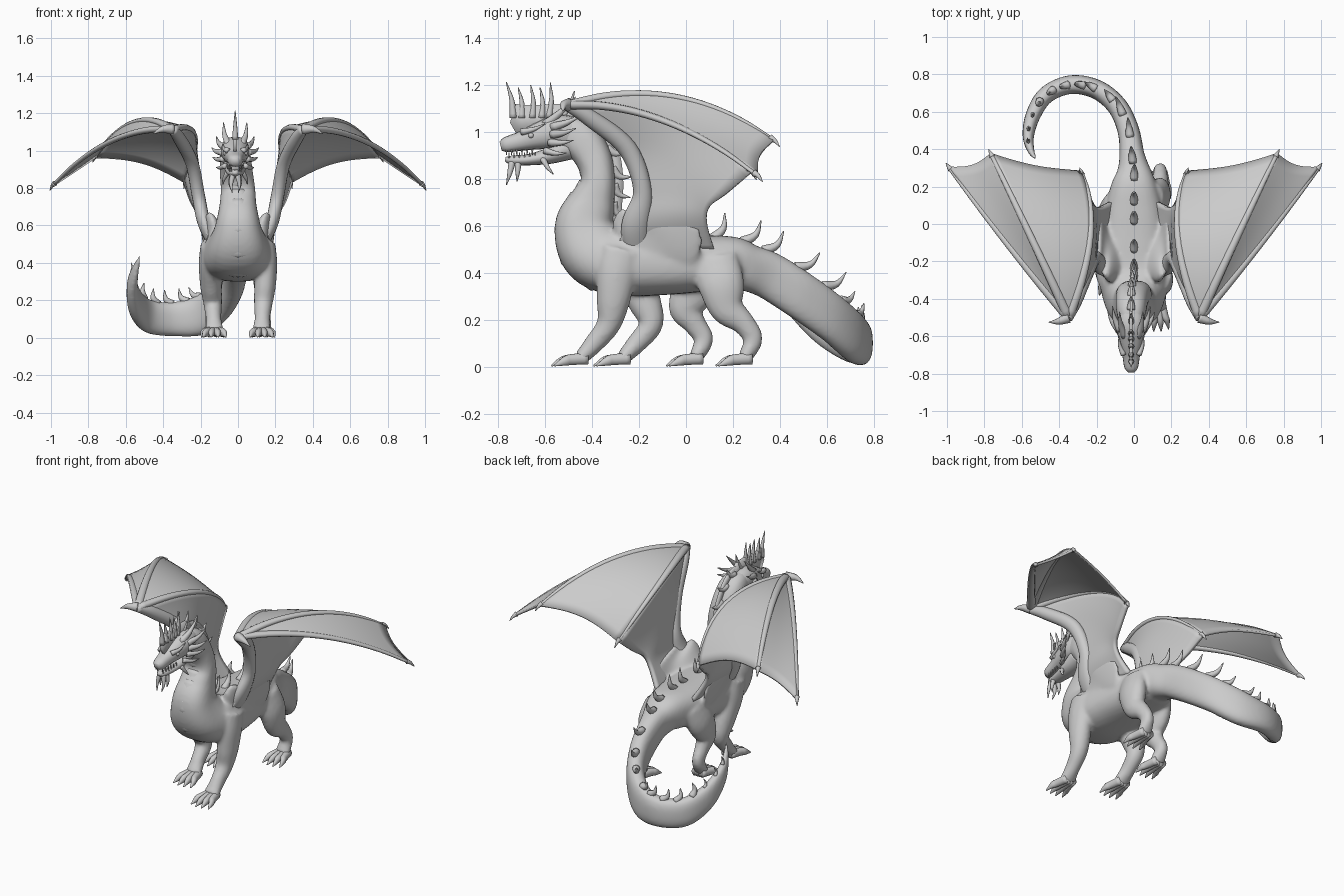
import bpy, bmesh, math
from mathutils import Vector

if "Cube" in bpy.data.objects:
    bpy.data.objects.remove(bpy.data.objects["Cube"])

X, Z = Vector((1, 0, 0)), Vector((0, 0, 1))
HX = -0.015  # head centre line


def finish(name, bm, mirror=False, solid=0):
    bmesh.ops.recalc_face_normals(bm, faces=bm.faces)
    me = bpy.data.meshes.new(name)
    bm.to_mesh(me)
    bm.free()
    ob = bpy.data.objects.new(name, me)
    bpy.context.collection.objects.link(ob)
    for p in me.polygons:
        p.use_smooth = True
    if solid:
        m = ob.modifiers.new("Thickness", "SOLIDIFY")
        m.thickness, m.offset = solid, 0
    if mirror:
        ob.modifiers.new("Mirror", "MIRROR")
    return ob


def spline(pts, n):
    """Catmull-Rom through points of any dimension."""
    P = [Vector(p) for p in pts]
    P = [P[0] * 2 - P[1]] + P + [P[-1] * 2 - P[-2]]
    out = []
    for i in range(1, len(P) - 2):
        a, b, c, d = P[i - 1:i + 3]
        for k in range(n):
            t = k / n
            out.append((b * 2 + (c - a) * t + (a * 2 - b * 5 + c * 4 - d) * t * t
                        + (b * 3 - a - c * 3 + d) * t ** 3) * 0.5)
    return out + [P[-2]]


def frames(pts, n=6, rule=None):
    S = spline(pts, n)
    C = [Vector(s[:3]) for s in S]
    chord = (C[-1] - C[0]).normalized()
    upright = abs(chord.z) > 0.7
    out = []
    for i, c in enumerate(C):
        T = (C[min(i + 1, len(C) - 1)] - C[max(i - 1, 0)]).normalized()
        planar = rule(c) if rule else upright
        side = (X - T * X.dot(T)) if planar else T.cross(Z)
        side.normalize()
        out.append((c, T, side, side.cross(T), max(S[i][3], .001), max(S[i][4], .001)))
    return out


def tube_into(bm, fr, seg=16, box=1):
    """Sweep an ellipse; box < 1 squares it off."""
    def q(v):
        return math.copysign(abs(v) ** box, v)
    prev = first = None
    for c, T, s, u, rw, rh in fr:
        ring = [bm.verts.new(c + s * rw * q(math.cos(a)) + u * rh * q(math.sin(a)))
                for a in (2 * math.pi * k / seg for k in range(seg))]
        if prev:
            for k in range(seg):
                bm.faces.new((prev[k], prev[k - 1], ring[k - 1], ring[k]))
        first, prev = first or ring, ring
    bm.faces.new(first)
    bm.faces.new(prev)


def tube(name, pts, n=6, seg=16, box=1, **kw):
    bm = bmesh.new()
    tube_into(bm, frames(pts, n), seg, box)
    return finish(name, bm, **kw)


def spike(bm, base, tip, r, bend=(0, 0, 0)):
    b, t = Vector(base), Vector(tip)
    m = (b + t) / 2 + Vector(bend)
    tube_into(bm, frames([(*b, r, r), (*m, r * .6, r * .6), (*t, .002, .002)], 4), 8)


def grid(name, rows, **kw):
    bm = bmesh.new()
    V = [[bm.verts.new(p) for p in r] for r in rows]
    for a, b in zip(V, V[1:]):
        for k in range(len(a) - 1):
            bm.faces.new((a[k], a[k + 1], b[k + 1], b[k]))
    bmesh.ops.remove_doubles(bm, verts=bm.verts, dist=1e-5)
    return finish(name, bm, **kw)


# Neck, torso and tail as one swept form
SPINE = [(HX, -.56, 1.0, .06, .065), (HX, -.46, .975, .08, .085), (-.01, -.395, .89, .088, .078),
         (0, -.375, .79, .092, .073), (0, -.40, .70, .1, .1), (0, -.43, .60, .122, .13),
         (0, -.385, .49, .165, .15), (0, -.27, .44, .19, .138), (0, -.1, .435, .18, .13),
         (0, .08, .44, .155, .12), (0, .2, .44, .125, .113), (0, .27, .42, .095, .1),
         (-.01, .36, .385, .068, .1), (-.03, .5, .295, .058, .1), (-.09, .63, .2, .054, .1),
         (-.2, .72, .12, .052, .105), (-.34, .745, .1, .05, .092), (-.47, .69, .112, .046, .088),
         (-.54, .58, .175, .04, .075), (-.565, .47, .27, .03, .055), (-.55, .39, .36, .018, .03),
         (-.52, .34, .45, .004, .004)]
N = 6
BODY = frames(SPINE, N, lambda c: c.y < .1)
bm = bmesh.new()
tube_into(bm, BODY, 32, .8)

# Legs share the body mesh so that the remesh blends them in
FRONT = [(.15, -.27, .5, .05, .09), (.155, -.295, .4, .055, .085), (.145, -.31, .28, .058, .072),
         (.135, -.33, .18, .05, .052), (.13, -.395, .095, .042, .042), (.125, -.45, .035, .052, .03)]
HIND = [(.11, .12, .46, .05, .1), (.135, .15, .35, .06, .1), (.14, .175, .25, .052, .075),
        (.14, .245, .185, .042, .05), (.14, .285, .115, .036, .042), (.135, .25, .035, .048, .03)]
toes = bmesh.new()
for s in (1, -1):
    for leg, shift in ((FRONT, .18), (HIND, -.21)):
        d = shift if s < 0 else 0
        pts = [(s * x, y + d * min(1, (.5 - z) / .3), z, a, b) for x, y, z, a, b in leg]
        tube_into(bm, frames(pts, N), 16)
        fx, fy = pts[-1][:2]
        for k in (-1.5, -.5, .5, 1.5):
            e = abs(k) * .012
            tube_into(toes, frames([(fx + k * .015, fy + .03, .035, .022, .026),
                                    (fx + k * .026, fy - .04, .03, .02, .024),
                                    (fx + k * .034, fy - .085 + e, .023, .016, .02),
                                    (fx + k * .04, fy - .13 + e, .004, .003, .003)], 4), 10)
    # Shoulder swelling that carries the wing
    tube_into(bm, frames([(s * .08, -.19, .43, .1, .1), (s * .13, -.14, .52, .055, .2),
                          (s * .17, -.1, .58, .028, .185), (s * .19, -.08, .64, .012, .14)], N,
                         lambda c: True), 24)
finish("toes", toes)
body = finish("body_and_legs", bm)
m = body.modifiers.new("Blend", "REMESH")
m.mode, m.voxel_size, m.use_smooth_shade = "VOXEL", .011, True
m = body.modifiers.new("Soften", "SMOOTH")
m.factor, m.iterations = .5, 6

# Overlapping plates down the throat and chest
bm = bmesh.new()
for i in range(14, 40, 4):
    c, T, s, u, rw, rh = BODY[i]
    p = c - u * rh * .53
    pts = [(*(p - T * .04), rw * .55, rh * .4), (*(p + T * .02), rw * .68, rh * .49),
           (*(p + T * .035), rw * .5, rh * .4)]
    tube_into(bm, frames(pts, 3, lambda c: True), 16)
finish("chest_plates", bm)

# Spines along neck, back and tail
bm = bmesh.new()
for k in [.8, 1.4, 2, 2.6, 3.2, 3.8, 4.4, 5, 5.6, 6.3, 7, 7.8, 8.6, 9.4, 10.3, 11.5, 12.5, 13.3,
          14, 14.8, 15.5, 16.2, 16.9, 17.6, 18.3, 19, 19.6]:
    c, T, s, u, rw, rh = BODY[round(k * N)]
    h = .08 if k < 6 else .11 if k < 14 else .075 if k < 18 else .05
    b = c + u * rh * .88
    spike(bm, b - T * .01, b + u * h + T * h * .4, .024 if k < 18 else .012, T * h * .18 - u * .01)
finish("spines", bm)
lo, hi = [], []
for i in range(3, 40):
    c, T, s, u, rw, rh = BODY[i]
    lo.append(c + u * rh * .8)
    hi.append(c + u * (rh + .035 * min(1, (40 - i) / 10)))
grid("neck_fin", [lo, hi], solid=.014)

# Head, jaw, eyes
tube("head", [(HX, -.45, .985, .065, .07), (HX, -.54, 1.0, .078, .075), (HX, -.62, .985, .067, .06),
              (HX, -.70, .962, .048, .042), (HX, -.765, .946, .037, .033), (HX, -.79, .94, .02, .02)], box=.85)
tube("lower_jaw", [(HX, -.50, .935, .062, .055), (HX, -.58, .9, .056, .036), (HX, -.67, .882, .042, .024),
                   (HX, -.74, .88, .03, .02), (HX, -.77, .884, .012, .01)])
bm = bmesh.new()
horns = bmesh.new()
teeth = bmesh.new()
for s in (1, -1):
    v = bmesh.ops.create_uvsphere(bm, u_segments=12, v_segments=8, radius=.012)["verts"]
    bmesh.ops.translate(bm, verts=v, vec=(HX + s * .054, -.66, .985))
    # base x, y, z, tip x, y, z, radius
    for bx, by, bz, tx, ty, tz, r in [(.035, -.60, 1.03, .062, -.47, 1.15, .022),
                                      (.06, -.57, 1.02, .1, -.44, 1.075, .02),
                                      (.065, -.57, .99, .125, -.47, 1.015, .02),
                                      (.06, -.58, .955, .12, -.48, .965, .018),
                                      (.05, -.60, .92, .1, -.51, .91, .016),
                                      (.04, -.70, 1.0, .066, -.60, 1.035, .016),
                                      (.04, -.61, .885, .065, -.565, .82, .014),
                                      (.012, -.74, .875, .016, -.765, .775, .016),
                                      (.015, -.715, .875, .022, -.72, .79, .016)]:
        spike(horns, (HX + s * bx, by, bz), (HX + s * tx, ty, tz), r, (s * .008, 0, -.006))
    for k in range(6):
        y, w = -.765 + k * .022, .022 + k * .004
        spike(teeth, (HX + s * w, y, .925), (HX + s * w, y, .903), .005)
        spike(teeth, (HX + s * w * .9, y + .011, .89), (HX + s * w * .9, y + .011, .912), .004)
finish("eyes", bm)
finish("horns_and_beard", horns)
finish("teeth", teeth)

# Upright crest on the head: low web with tall spikes
CREST = [(-.75, 1.04), (-.725, 1.12), (-.69, 1.115), (-.65, 1.115), (-.61, 1.115), (-.57, 1.12),
         (-.53, 1.12), (-.48, 1.12), (-.43, 1.03)]
grid("crest_web", [[(HX, y, z) for y, z in CREST],
                   [(HX, -.71 + .035 * i, .97 + .004 * i) for i in range(len(CREST))]], solid=.016)
bm = bmesh.new()
for base, tip, z in [(-.735, -.766, 1.213), (-.70, -.715, 1.19), (-.655, -.662, 1.2), (-.615, -.622, 1.19),
                     (-.585, -.578, 1.21), (-.53, -.475, 1.175)]:
    spike(bm, (HX, base, 1.06), (HX, tip, z), .017, (0, .008, 0))
finish("crest_spikes", bm)

# Wings: three fingers from the wrist, membranes between them, mirrored
W = Vector((.35, -.5, 1.115))


def arc(a, m, b, t):
    """Quadratic passing through m at half way."""
    a, m, b = Vector(a), Vector(m), Vector(b)
    return a * (1 - t) * (1 - 2 * t) + m * 4 * t * (1 - t) + b * t * (2 * t - 1)


FINGERS = [((.235, -.06, 1.075), (.283, .28, .83)),
           ((.56, -.05, 1.15), (.765, .375, .965)),
           ((.68, -.1, 1.05), (.99, .305, .815))]
M = 16
bm = bmesh.new()
for mid, end in FINGERS:
    pts = [arc(W, mid, end, t / 6) for t in range(7)]
    tube_into(bm, frames([(*p, .026 - .0025 * i, .02 - .002 * i) for i, p in enumerate(pts)], 4), 10)
    e = Vector(end)
    d = (e - pts[-2]).normalized()
    spike(bm, e - d * .02, e + d * .03 - Z * .012, .016, (0, 0, .006))
spike(bm, W, (.455, -.525, 1.09), .03, (0, -.008, .012))
finish("wing_fingers", bm, mirror=True)

for i, (P, Q) in enumerate(zip(FINGERS, FINGERS[1:])):
    rows = []
    for a in range(M + 1):
        v = a / M
        dip = math.sin(math.pi * v)
        rows.append([])
        for b in range(M + 1):
            t = b / M * (1 - .03 * dip)
            p = arc(W, *P, t).lerp(arc(W, *Q, t), v)
            rows[-1].append(p + Z * dip * t * (.02 if i == 0 else -.01))
    grid(f"outer_membrane_{i + 1}", rows, mirror=True, solid=.014)

# Inner membrane flares from the flank up to the first finger
ROWS = [((.13, -.3, .5), (.14, -.1, .5), (.12, .12, .5)),
        ((.185, -.25, .62), (.2, -.08, .63), (.185, .09, .61)),
        ((.205, -.21, .75), (.21, -.05, .74), (.22, .10, .68)),
        ((.23, -.27, .93), (.22, -.05, .9), (.25, .17, .735)),
        (W, *FINGERS[0])]
cols = [spline([arc(*r, b / M) for r in ROWS], 5) for b in range(M + 1)]
grid("inner_membrane", cols, mirror=True, solid=.022)
tube("wing_arm", [(.09, -.2, .45, .04, .06), (.175, -.215, .6, .036, .06), (.21, -.185, .75, .035, .04),
                  (.245, -.25, .93, .035, .04), (.31, -.41, 1.06, .034, .036), (.352, -.505, 1.115, .025, .025)],
     mirror=True)
